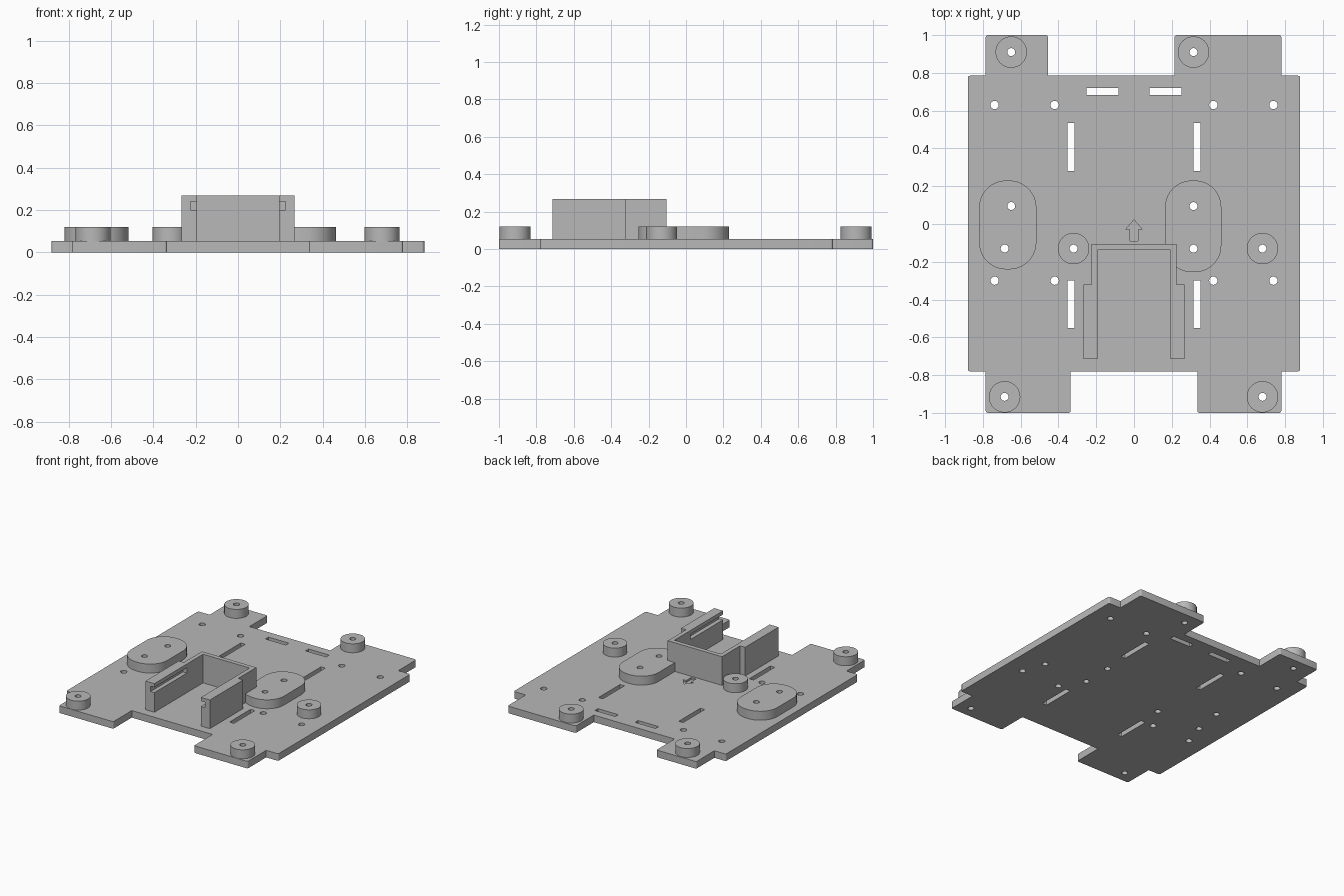
import bpy, bmesh

if "Cube" in bpy.data.objects:
    bpy.data.objects.remove(bpy.data.objects["Cube"])

TOP = 0.053        # top of the base plate
PAD_TOP = 0.12     # top of the standoffs
HOLDER_TOP = 0.268

grey = bpy.data.materials.new("plain grey")
grey.use_nodes = True
COLOUR = (0.48, 0.48, 0.48, 1)
grey.diffuse_color = COLOUR
grey.node_tree.nodes["Principled BSDF"].inputs["Base Color"].default_value = COLOUR


def prism(pts, z0, z1, r=0, segs=4):
    """Extruded outline whose convex upright edges are rounded by r."""
    bm = bmesh.new()
    face = bm.faces.new([bm.verts.new((x, y, z0)) for x, y in pts])
    ext = bmesh.ops.extrude_face_region(bm, geom=[face])
    for v in ext["geom"]:
        if isinstance(v, bmesh.types.BMVert):
            v.co.z = z1
    bmesh.ops.recalc_face_normals(bm, faces=bm.faces)
    if r:
        edges = [e for e in bm.edges if e.is_convex
                 and abs(e.verts[0].co.z - e.verts[1].co.z) > 1e-4]
        bmesh.ops.bevel(bm, geom=edges, offset=r, segments=segs,
                        profile=0.5, affect='EDGES')
    return bm


def box(x0, x1, y0, y1, z0, z1, r=0, segs=4):
    return prism([(x0, y0), (x1, y0), (x1, y1), (x0, y1)], z0, z1, r, segs)


def cylinder(x, y, r, z0, z1, segs):
    bm = bmesh.new()
    bmesh.ops.create_cone(bm, cap_ends=True, segments=segs, radius1=r,
                          radius2=r, depth=z1 - z0)
    bmesh.ops.translate(bm, verts=bm.verts, vec=(x, y, (z0 + z1) / 2))
    return bm


def make(name, bm):
    mesh = bpy.data.meshes.new(name)
    bm.to_mesh(mesh)
    bm.free()
    ob = bpy.data.objects.new(name, mesh)
    bpy.context.collection.objects.link(ob)
    mesh.materials.append(grey)
    return ob


def join(parts):
    """Gather several separate solids into one mesh."""
    whole = bmesh.new()
    for bm in parts:
        mesh = bpy.data.meshes.new("part")
        bm.to_mesh(mesh)
        bm.free()
        whole.from_mesh(mesh)
        bpy.data.meshes.remove(mesh)
    return whole


def cut(ob, parts):
    """Subtract the solids from ob and remove the cutter."""
    cutter = make("cutter", join(parts))
    mod = ob.modifiers.new("cut", 'BOOLEAN')
    mod.operation, mod.solver, mod.object = 'DIFFERENCE', 'EXACT', cutter
    deps = bpy.context.evaluated_depsgraph_get()
    mesh = bpy.data.meshes.new_from_object(ob.evaluated_get(deps))
    ob.modifiers.clear()
    ob.data = mesh
    bpy.data.objects.remove(cutter)


def hole(x, y, r=0.021):
    return cylinder(x, y, r, -0.1, 0.2, 24)


# Base plate with two tabs at each end
outline = [(-0.785, -1), (-0.335, -1), (-0.335, -0.78), (0.335, -0.78),
           (0.335, -1), (0.78, -1), (0.78, -0.78), (0.88, -0.78),
           (0.88, 0.785), (0.78, 0.785), (0.78, 1), (0.215, 1),
           (0.215, 0.785), (-0.455, 0.785), (-0.455, 1), (-0.785, 1),
           (-0.785, 0.785), (-0.88, 0.785), (-0.88, -0.78), (-0.785, -0.78)]
plate = make("base_plate", prism(outline, 0, TOP, 0.012))

posts = {"back_right_post": (-0.65, 0.91), "back_left_post": (0.315, 0.91),
         "front_right_post": (-0.685, -0.915), "front_left_post": (0.68, -0.915),
         "middle_right_post": (-0.32, -0.13), "middle_left_post": (0.68, -0.13)}
right_pad_holes = [(-0.65, 0.095), (-0.685, -0.13)]
left_pad_holes = [(0.315, 0.095), (0.315, -0.13)]

# Screw holes, strap slots and the engraved arrow
cuts = [hole(x, y) for x, y in [*posts.values(), *right_pad_holes, *left_pad_holes]]
cuts += [hole(x, y, 0.022) for x in (-0.738, -0.42, 0.42, 0.738) for y in (0.63, -0.3)]
for s in (-1, 1):
    cx = s * 0.333
    for y0, y1 in ((0.28, 0.535), (-0.55, -0.3)):
        cuts.append(box(cx - 0.018, cx + 0.018, y0, y1, -0.1, 0.2))
    hx = s * 0.167
    cuts.append(box(hx - 0.085, hx + 0.085, 0.684, 0.72, -0.1, 0.2))
arrow = [(-0.02, -0.09), (0.02, -0.09), (0.02, -0.03), (0.045, -0.03),
         (0, 0.022), (-0.045, -0.03), (-0.02, -0.03)]
cuts.append(prism(arrow, TOP - 0.015, 0.2))
cut(plate, cuts)
parts = [plate]

# Round standoffs
for name, (x, y) in posts.items():
    post = make(name, cylinder(x, y, 0.083, TOP, PAD_TOP, 64))
    cut(post, [hole(x, y)])
    parts.append(post)

# Oblong standoffs; the left one is trimmed where it meets the holder
right_pad = make("right_pad", box(-0.82, -0.517, -0.24, 0.23, TOP, PAD_TOP, 0.143, 16))
cut(right_pad, [hole(x, y) for x, y in right_pad_holes])
left_pad = make("left_pad", box(0.165, 0.462, -0.255, 0.23, TOP, PAD_TOP, 0.14, 16))
trim = box(0.05, 0.21, -0.6, -0.12, 0, 0.2)
cut(left_pad, [trim] + [hole(x, y) for x, y in left_pad_holes])
parts += [right_pad, left_pad]

# U-shaped holder with thicker front ends, grooved on the inside
half = [(0.193, -0.138), (0.193, -0.715), (0.267, -0.715),
        (0.267, -0.32), (0.225, -0.32), (0.225, -0.105)]
u_shape = half + [(-x, y) for x, y in reversed(half)]
holder = make("holder", prism(u_shape, TOP, HOLDER_TOP))
cut(holder, [box(-0.225, -0.15, -0.8, -0.33, 0.2, 0.24),
             box(0.15, 0.225, -0.8, -0.33, 0.2, 0.24)])
parts.append(holder)

# Smooth shading on the round walls only
for ob in bpy.context.view_layer.objects:
    ob.select_set(ob in parts)
bpy.context.view_layer.objects.active = plate
bpy.ops.object.shade_smooth_by_angle()
